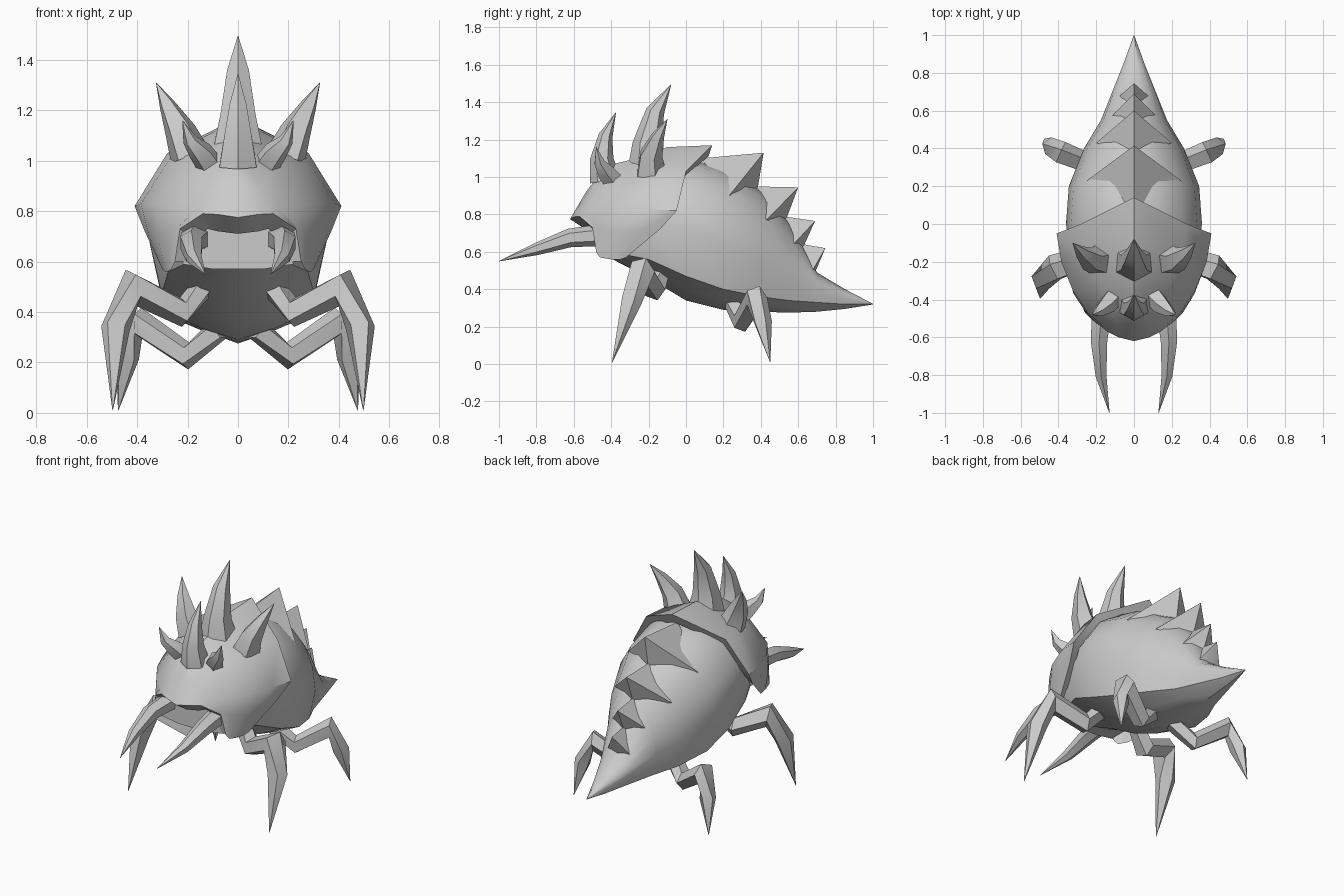
import bpy, bmesh, math
from mathutils import Vector

if "Cube" in bpy.data.objects:
    bpy.data.objects.remove(bpy.data.objects["Cube"])

grey = bpy.data.materials.new("chitin_grey")
grey.diffuse_color = (0.6, 0.6, 0.6, 1)
grey.use_nodes = True
grey.node_tree.nodes["Principled BSDF"].inputs["Base Color"].default_value = grey.diffuse_color


def make(name, verts, faces, angle=35):
    bm = bmesh.new()
    vs = [bm.verts.new(v) for v in verts]
    for f in faces:
        bm.faces.new([vs[i] for i in f])
    bmesh.ops.remove_doubles(bm, verts=bm.verts, dist=0.0005)
    bmesh.ops.recalc_face_normals(bm, faces=bm.faces)
    me = bpy.data.meshes.new(name)
    bm.to_mesh(me)
    bm.free()
    ob = bpy.data.objects.new(name, me)
    bpy.context.collection.objects.link(ob)
    me.materials.append(grey)
    bpy.ops.object.select_all(action='DESELECT')
    ob.select_set(True)
    bpy.context.view_layer.objects.active = ob
    bpy.ops.object.shade_smooth_by_angle(angle=math.radians(angle))
    return ob


def loft(name, rings, closed=True, caps=True, angle=35):
    n = len(rings[0])
    verts = [p for r in rings for p in r]
    faces = []
    for i in range(len(rings) - 1):
        for j in range(n if closed else n - 1):
            k = (j + 1) % n
            faces.append((i*n + j, i*n + k, i*n + n + k, i*n + n + j))
    if caps:
        faces.append(tuple(range(n)))
        faces.append(tuple(range(len(verts) - n, len(verts))))
    return make(name, verts, faces, angle)


def spike(name, path, radii, side=1, sides=5, ref=(0, 1, 0), angle=35):
    """Tapered tube along a bent path, ending in a point."""
    pts = [Vector((p[0] * side, p[1], p[2])) for p in path]
    rings = []
    for i, p in enumerate(pts):
        d = (pts[min(i + 1, len(pts) - 1)] - pts[max(i - 1, 0)]).normalized()
        u = (Vector(ref) - d * d.dot(Vector(ref))).normalized()
        v = d.cross(u) * side
        r = max(radii[i], 0.001)
        rings.append([p + r * (u * math.cos(a) + v * math.sin(a))
                      for a in (2 * math.pi * k / sides for k in range(sides))])
    return loft(name, rings, angle=angle)


# Abdomen: y, ridge z, half width, widest z, lower fold z, keel z
stations = [(-.45, .90, .20, .72, .61, .59), (-.2, 1.05, .33, .76, .56, .46),
            (0, 1.10, .36, .72, .47, .34), (.2, 1.05, .345, .65, .40, .29),
            (.4, .93, .265, .55, .36, .28), (.55, .76, .175, .48, .34, .275),
            (.7, .49, .115, .41, .33, .28), (.85, .40, .055, .36, .32, .295),
            (1, .322, .001, .321, .32, .319)]
rings = []
for y, zt, w, zw, zl, zb in stations:
    half = [(w * math.cos(a), y, zw + (zt - zw) * math.sin(a))
            for a in (math.radians(d) for d in (67, 45, 22, 0))]
    half += [(w * .84, y, zl), (w * .45, y, zb + (zl - zb) * .45)]
    rings.append([(0, y, zt)] + half + [(0, y, zb)]
                 + [(-x, yy, z) for x, yy, z in reversed(half)])
loft("abdomen", rings, angle=40)

# Overlapping back plates: front, tip, base (y, z) and side corner
plates = [((.08, 1.10), (.415, 1.13), (.38, .92), (.25, .23, .90)),
          ((.36, .95), (.60, .945), (.53, .76), (.20, .43, .77)),
          ((.52, .79), (.69, .765), (.62, .61), (.135, .555, .62)),
          ((.60, .645), (.745, .62), (.69, .49), (.085, .67, .49))]
for f, t, b, s in plates:
    make("back_plate", [(0, *f), (0, *t), (0, *b), s, (-s[0], s[1], s[2])],
         [(0, 1, 3), (1, 2, 3), (2, 0, 3), (0, 4, 1), (1, 4, 2), (2, 4, 0)], 25)

# Head shield: right half rows from the rear edge to the mouth
rows = [
    [(0, .14, 1.17), (.28, 0, 1.03), (.41, -.05, .82), (.37, -.14, .72), (.30, -.32, .57)],
    [(0, -.1, 1.16), (.25, -.15, 1.04), (.385, -.2, .83), (.355, -.24, .71), (.29, -.35, .56)],
    [(0, -.26, 1.10), (.20, -.29, 1.01), (.325, -.35, .83), (.32, -.37, .70), (.28, -.40, .56)],
    [(0, -.43, 1.06), (.14, -.43, .97), (.245, -.47, .82), (.26, -.46, .72), (.265, -.46, .57)],
    [(0, -.535, .92), (.09, -.53, .88), (.16, -.545, .81), (.225, -.5, .75), (.255, -.475, .59)],
    [(0, -.62, .775), (.08, -.60, .787), (.14, -.57, .79), (.23, -.50, .73), (.25, -.48, .60)],
    [(0, -.52, .71), (.08, -.51, .72), (.12, -.49, .73), (.18, -.46, .68), (.18, -.45, .60)]]
rim = [(x * .86, y - .02, .75 + (z - .75) * .86) for x, y, z in rows[0]]
full = [[(-x, y, z) for x, y, z in reversed(r[1:])] + r for r in [rim] + rows]
loft("head_shield", full, closed=False, caps=False, angle=40)

# Mouth block closing the front under the shield
sec = [(-.18, .74), (.18, .74), (.22, .59), (.10, .57), (-.10, .57), (-.22, .59)]
loft("mouth", [[(x, y, z) for x, z in sec] for y in (-.46, -.25)])

# Centre horns
spike("brow_horn", [(0, -.43, .98), (0, -.45, 1.10), (0, -.43, 1.22), (0, -.375, 1.345)],
      (.085, .062, .038, 0), sides=6)
spike("crown_horn", [(0, -.20, 1.06), (0, -.205, 1.18), (0, -.165, 1.35), (0, -.08, 1.495)],
      (.11, .08, .05, 0), sides=6)

# Paired parts
for s in (1, -1):
    spike("crown_side_horn", [(.19, -.19, 1.02), (.23, -.19, 1.12), (.28, -.15, 1.22),
                              (.325, -.10, 1.31)], (.085, .065, .035, 0), s)
    spike("brow_side_horn", [(.11, -.39, .98), (.145, -.43, 1.03), (.19, -.465, 1.08),
                             (.22, -.48, 1.16)], (.055, .05, .03, 0), s)
    spike("mandible", [(.17, -.44, .69), (.185, -.62, .675), (.175, -.80, .615),
                       (.13, -1, .55)], (.06, .05, .033, 0), s, 6, (0, 0, 1))
    spike("front_leg", [(.12, -.13, .52), (.22, -.17, .40), (.42, -.235, .50),
                        (.485, -.295, .34), (.497, -.395, .01)],
          (.05, .062, .075, .06, 0), s)
    spike("rear_leg", [(.08, .25, .33), (.20, .30, .225), (.39, .375, .355),
                       (.44, .41, .22), (.475, .45, .01)],
          (.05, .055, .065, .05, 0), s)
